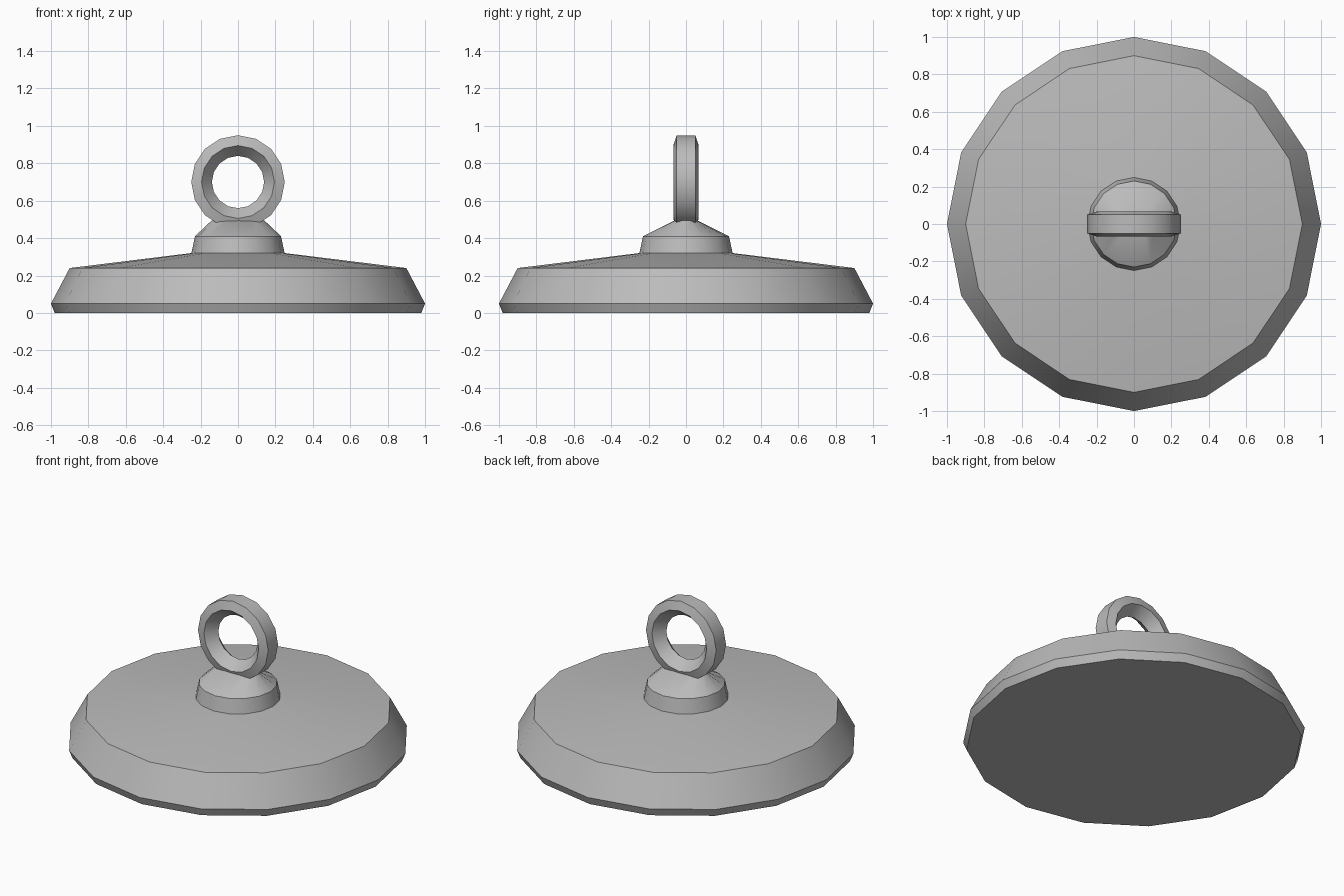
import bpy
import bmesh
from math import cos, sin, tau, radians

cube = bpy.data.objects.get("Cube")
if cube:
    bpy.data.objects.remove(cube, do_unlink=True)

SIDES = 16

# Single grey metal
metal = bpy.data.materials.new("grey metal")
metal.use_nodes = True
grey = (0.5, 0.5, 0.5, 1)
metal.diffuse_color = grey
metal.node_tree.nodes["Principled BSDF"].inputs["Base Color"].default_value = grey


def loft(name, loops, closed=False):
    """Skin a list of point loops; cap the ends unless the loft closes on itself."""
    bm = bmesh.new()
    rings = [[bm.verts.new(p) for p in loop] for loop in loops]
    pairs = list(zip(rings, rings[1:]))
    if closed:
        pairs.append((rings[-1], rings[0]))
    else:
        bm.faces.new(rings[0])
        bm.faces.new(rings[-1])
    for a, b in pairs:
        n = len(a)
        for i in range(n):
            j = (i + 1) % n
            bm.faces.new((a[i], a[j], b[j], b[i]))
    bmesh.ops.recalc_face_normals(bm, faces=bm.faces)
    mesh = bpy.data.meshes.new(name)
    bm.to_mesh(mesh)
    bm.free()
    mesh.materials.append(metal)
    obj = bpy.data.objects.new(name, mesh)
    bpy.context.collection.objects.link(obj)
    bpy.ops.object.select_all(action="DESELECT")
    obj.select_set(True)
    bpy.context.view_layer.objects.active = obj
    bpy.ops.object.shade_smooth_by_angle(angle=radians(30))
    return obj


def ellipse(rx, ry, z):
    return [(rx * cos(tau * i / SIDES), ry * sin(tau * i / SIDES), z)
            for i in range(SIDES)]


# Wide base disc with a shallow conical top
loft("base_disc", [ellipse(r, r, z) for r, z in
                   ((0.98, 0), (1, 0.05), (0.9, 0.24), (0.25, 0.32))])

# Neck, pinched front to back where it meets the ring
loft("neck", [ellipse(0.25, 0.25, 0.315), ellipse(0.23, 0.23, 0.41),
              ellipse(0.14, 0.06, 0.495)])

# Upright hanging ring with a five-sided section (radius, depth)
section = ((0.25, -0.05), (0.25, 0.05), (0.195, 0.068), (0.14, 0), (0.195, -0.068))
loft("hanging_ring",
     [[(r * cos(tau * i / SIDES), y, 0.7 + r * sin(tau * i / SIDES))
       for i in range(SIDES)] for r, y in section], closed=True)
